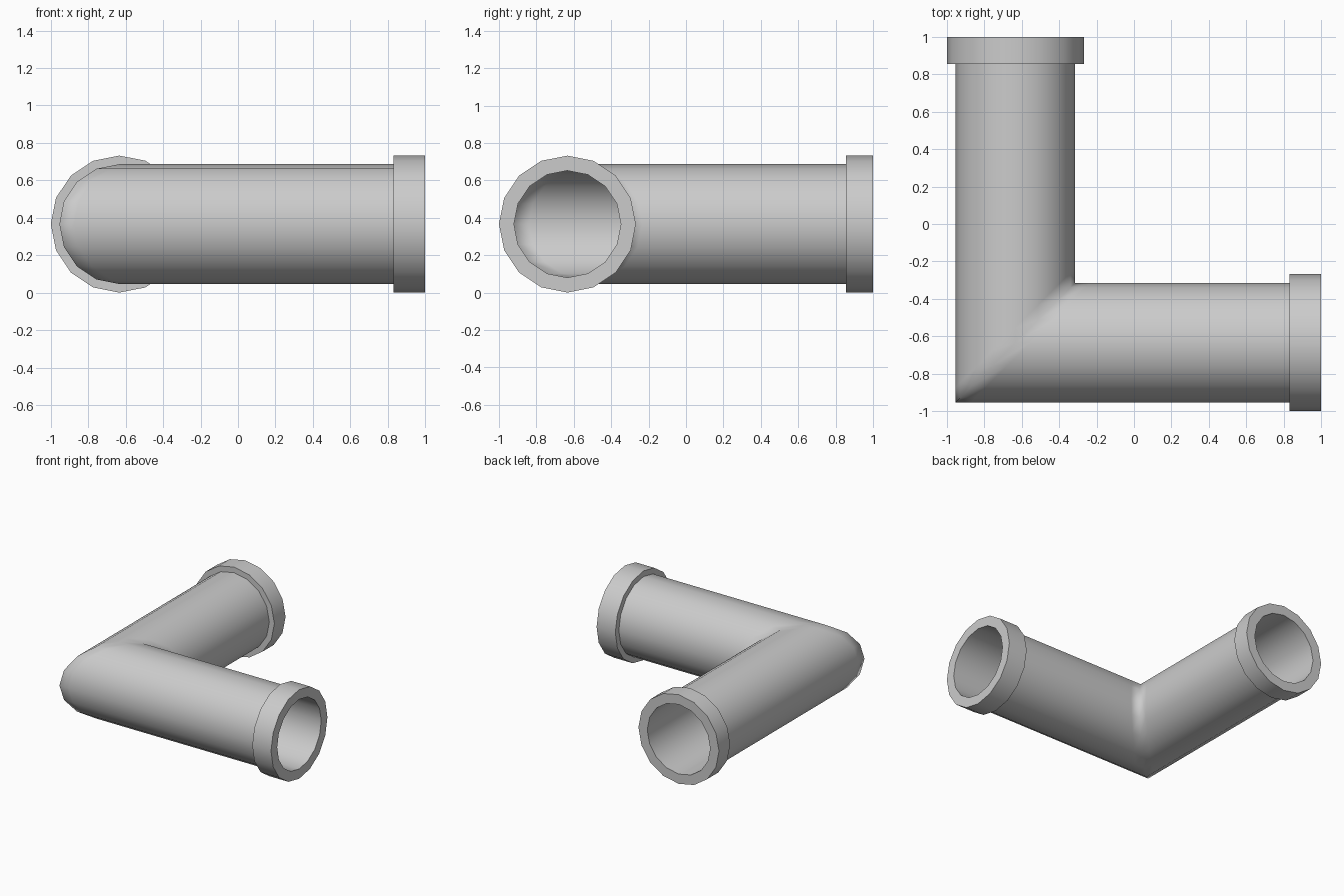
import bpy, bmesh, math

if "Cube" in bpy.data.objects:
    bpy.data.objects.remove(bpy.data.objects["Cube"])

N = 16               # sides of every ring
C, ZC = -0.634, 0.366  # pipe axis position in plan and height
R_OUT, R_IN, R_COLLAR = 0.32, 0.286, 0.366
END_X, END_Y = 0.83, 0.855   # where each collar begins


def ring(r, place):
    """Ring of points; place maps the sideways offset to a plan position."""
    pts = []
    for i in range(N):
        a = 2 * math.pi * i / N
        x, y = place(r * math.cos(a))
        pts.append((x, y, ZC + r * math.sin(a)))
    return pts


def loft(bm, rings):
    rows = [[bm.verts.new(p) for p in r] for r in rings]
    for a, b in zip(rows, rows[1:]):
        for i in range(N):
            j = (i + 1) % N
            bm.faces.new((a[i], a[j], b[j], b[i]))


def finish(bm, name, flip=False):
    if flip:
        bmesh.ops.reverse_faces(bm, faces=bm.faces[:])
    for f in bm.faces:
        f.smooth = True
    me = bpy.data.meshes.new(name)
    bm.to_mesh(me)
    bm.free()
    ob = bpy.data.objects.new(name, me)
    bpy.context.collection.objects.link(ob)
    return ob


def along_x(s):
    return lambda u: (s, C + u)


def along_y(s):
    return lambda u: (C + u, s)


# mitred elbow walls, with support rings beside the mitre
def wall(name, r, flip):
    d = 0.08
    stations = [along_x(END_X),
                lambda u: (C + u + d, C + u),
                lambda u: (C + u, C + u),
                lambda u: (C + u, C + u + d),
                along_y(END_Y)]
    bm = bmesh.new()
    loft(bm, [ring(r, s) for s in stations])
    finish(bm, name, flip)


wall("pipe_outer_wall", R_OUT, True)
wall("pipe_inner_wall", R_IN, False)


# collars: back step, rim, front face and bore
def collar(name, axis, start, flip):
    profile = [(start, R_OUT), (start, R_COLLAR), (1, R_COLLAR),
               (1, R_IN), (start, R_IN)]
    bm = bmesh.new()
    loft(bm, [ring(r, axis(s)) for s, r in profile])
    ob = finish(bm, name, flip)
    bpy.ops.object.select_all(action='DESELECT')
    ob.select_set(True)
    bpy.context.view_layer.objects.active = ob
    bpy.ops.object.shade_smooth_by_angle(angle=math.radians(35))


collar("collar_right", along_x, END_X, False)
collar("collar_back", along_y, END_Y, True)
